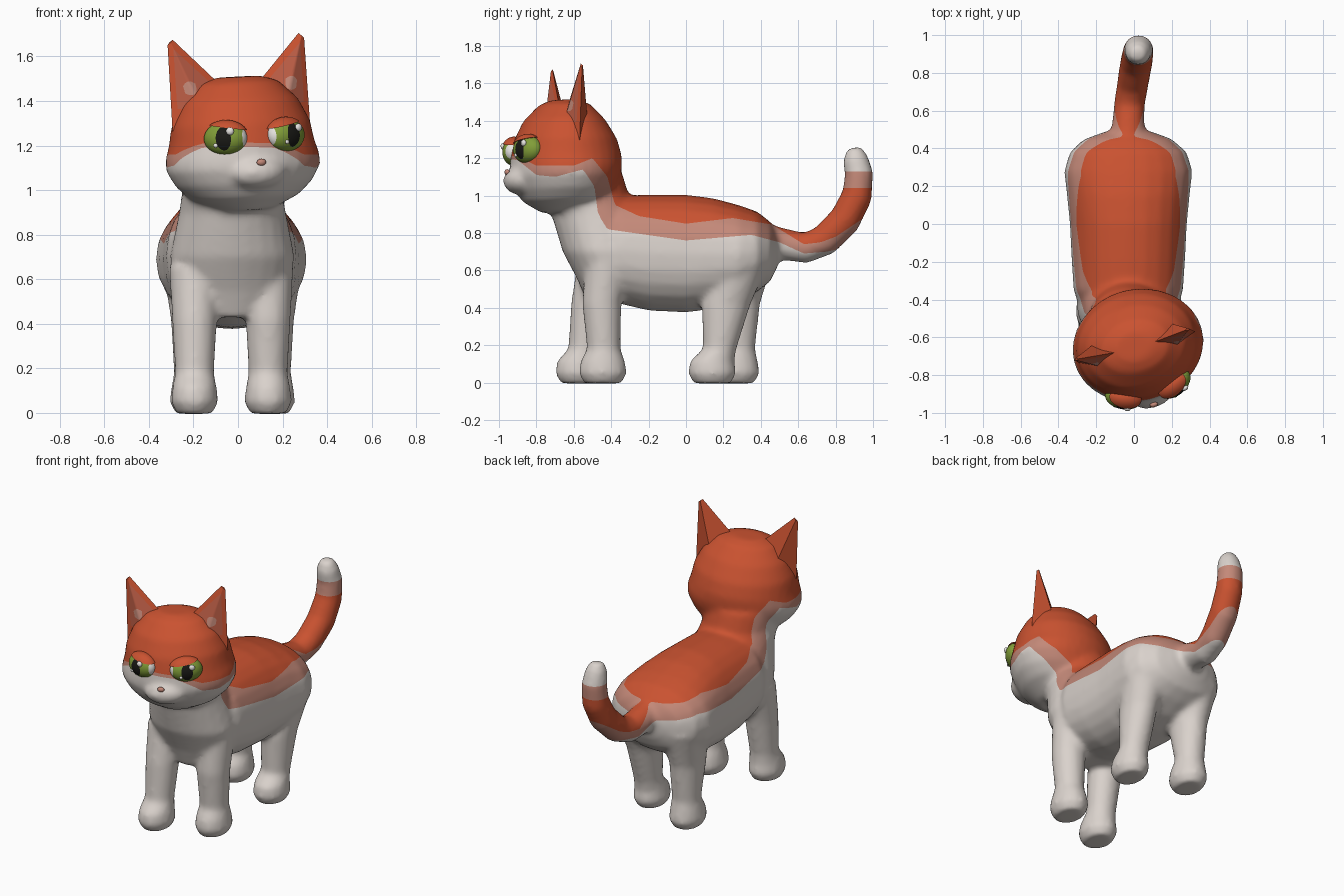
import bpy, bmesh, math
from mathutils import Vector, Matrix

if "Cube" in bpy.data.objects:
    bpy.data.objects.remove(bpy.data.objects["Cube"])


def material(name, rgb):
    m = bpy.data.materials.new(name)
    m.diffuse_color = (*rgb, 1)
    m.use_nodes = True
    m.node_tree.nodes["Principled BSDF"].inputs["Base Color"].default_value = m.diffuse_color
    return m


WHITE = material("cream_white", (0.70, 0.645, 0.605))
PINK = material("pale_pink", (0.55, 0.25, 0.19))
ORANGE = material("orange_fur", (0.59, 0.085, 0.03))
INNER = material("inner_ear_red", (0.50, 0.11, 0.06))
GREEN = material("eye_green", (0.22, 0.34, 0.04))
BLACK = material("pupil_black", (0.01, 0.01, 0.008))
SHINE = material("eye_shine", (0.85, 0.83, 0.80))

# Head frame: turned a little to one side and slightly tilted
HEAD = (Matrix.Translation((0.02, -0.65, 1.18))
        @ Matrix.Rotation(math.radians(15), 4, 'Z')
        @ Matrix.Rotation(math.radians(-3), 4, 'Y'))


def finish(bm, name, mats, angle=60):
    bmesh.ops.recalc_face_normals(bm, faces=bm.faces[:])
    me = bpy.data.meshes.new(name)
    bm.to_mesh(me)
    bm.free()
    for m in mats:
        me.materials.append(m)
    me.shade_smooth()
    me.set_sharp_from_angle(angle=math.radians(angle))
    ob = bpy.data.objects.new(name, me)
    bpy.context.collection.objects.link(ob)
    return ob


def loft(bm, rings, matrix=Matrix(), n=24, power=1.0):
    """Rings are (x, y, z, half width, half depth, tilt in degrees)."""
    loops = []
    for x, y, z, a, b, tilt in rings:
        t = math.radians(tilt)
        v = Vector((0, math.cos(t), math.sin(t)))
        loop = []
        for i in range(n):
            q = 2 * math.pi * i / n
            c, s = math.cos(q), math.sin(q)
            c = math.copysign(abs(c) ** power, c)
            s = math.copysign(abs(s) ** power, s)
            loop.append(bm.verts.new(matrix @ (Vector((x + a * c, y, z)) + v * b * s)))
        loops.append(loop)
    for p, q in zip(loops, loops[1:]):
        for i in range(n):
            j = (i + 1) % n
            bm.faces.new((p[i], p[j], q[j], q[i]))
    bm.faces.new(loops[0][::-1])
    bm.faces.new(loops[-1])


def paint(bm, field, index, test=lambda f: True):
    """Cut the faces along field = 0 and colour the positive side."""
    val = {v: field(v.co) for v in bm.verts}
    new = set()
    for e in list(bm.edges):
        a, b = e.verts
        fa, fb = val[a], val[b]
        if (fa > 0) != (fb > 0):
            _, v = bmesh.utils.edge_split(e, a, min(max(fa / (fa - fb), 0.02), 0.98))
            val[v] = 0.0
            new.add(v)
    for f in list(bm.faces):
        cut = [v for v in f.verts if v in new]
        if len(cut) == 2:
            bmesh.utils.face_split(f, cut[0], cut[1])
    bm.normal_update()
    for f in bm.faces:
        if sum(val[v] for v in f.verts) > 0 and test(f):
            f.material_index = index


def line(points, y):
    for (y0, z0), (y1, z1) in zip(points, points[1:]):
        if y <= y1:
            return z0 + (z1 - z0) * max(0, (y - y0) / (y1 - y0))
    return points[-1][1]


# ---- Skin: torso, neck, head, muzzle, legs and tail fused together ----
bm = bmesh.new()
torso = [(-.50, .70, .24, .20), (-.35, .71, .29, .29), (-.2, .695, .30, .31),
         (0, .69, .31, .315), (.15, .69, .325, .295), (.28, .69, .34, .26),
         (.38, .70, .31, .215), (.45, .70, .23, .16), (.49, .71, .12, .09)]
loft(bm, [(-.03, y, z, a, b, 90) for y, z, a, b in torso], power=0.9)

neck = [(.43, -.44, .15, .09), (.55, -.41, .25, .17), (.70, -.43, .28, .23),
        (.90, -.47, .24, .25), (1.0, -.54, .225, .235), (1.12, -.60, .25, .26)]
loft(bm, [(-.025, y, z, a, b, 0) for z, y, a, b in neck])

skull = [(.33, .10, -.07, .08), (.305, .18, -.13, .14), (.22, .265, -.215, .22),
         (.12, .315, -.265, .28), (.03, .33, -.285, .305), (-.03, .35, -.29, .305),
         (-.08, .35, -.29, .295), (-.15, .31, -.265, .27), (-.21, .245, -.225, .24),
         (-.27, .12, -.13, .15)]
loft(bm, [(0, (f + b) / 2, z, a, (b - f) / 2, 0) for z, a, f, b in skull], HEAD, 32)
bmesh.ops.create_uvsphere(bm, u_segments=24, v_segments=14, radius=1, matrix=HEAD
                          @ Matrix.Translation((0, -.245, -.10)) @ Matrix.Diagonal((.13, .09, .075, 1)))


def leg(x, hip, knee, shin, paw, hip_w, hip_d):
    loft(bm, [(x, hip, .66, hip_w, hip_d, 0), (x, knee, .42, .102, hip_d * .88, 0),
              (x, shin, .18, .088, .09, 0), (x, paw, .115, .10, .12, 0),
              (x, paw, .05, .108, .13, 0), (x, paw, -.004, .08, .10, 0)], n=16)


leg(.135, -.42, -.45, -.44, -.445, .115, .12)     # front legs
leg(-.195, -.46, -.51, -.54, -.57, .115, .12)
leg(.15, .30, .215, .18, .14, .14, .15)           # hind legs
leg(-.20, .32, .265, .28, .265, .14, .15)

tail = [(.40, .76, .10, 90), (.55, .735, .085, 90), (.64, .72, .083, 95), (.74, .76, .085, 125),
        (.85, .87, .087, 140), (.915, 1.0, .083, 158), (.925, 1.12, .077, 185),
        (.905, 1.2, .068, 195), (.895, 1.255, .04, 195)]
loft(bm, [(-.03 + .05 * max(0, y - .6) / .3, y, z, r, r, t) for y, z, r, t in tail], n=16)

raw = finish(bm, "skin_source", [])
rm = raw.modifiers.new("fuse", 'REMESH')
rm.mode, rm.voxel_size = 'VOXEL', 0.016
sm = raw.modifiers.new("soften", 'SMOOTH')
sm.factor, sm.iterations = 0.5, 9
fused = bpy.data.meshes.new_from_object(raw.evaluated_get(bpy.context.evaluated_depsgraph_get()))
bpy.data.objects.remove(raw)

# Coat: orange back over a pink band over white, with a white tail tip
pink_edge = [(-1, 1.2), (-.9, 1.19), (-.8, 1.11), (-.7, 1.10), (-.55, 1.14), (-.49, 1.05), (-.47, .9),
             (-.42, .82), (0, .76), (.35, .79), (.5, .75), (.63, .69), (.75, .70), (.85, .72)]
orange_edge = [(-1, 1.22), (-.9, 1.21), (-.8, 1.16), (-.6, 1.16), (-.5, 1.2), (-.42, 1.1), (-.38, .95),
               (-.25, .89), (0, .85), (.25, .88), (.46, .845), (.63, .74), (.72, .75), (.8, .78), (.95, .88)]


def coat(edge, tip):
    return lambda c: min(c.z - line(edge, c.y), tip - c.z if c.y > .65 else 9)


bm = bmesh.new()
bm.from_mesh(fused)
for f in bm.faces:
    f.material_index = 0
paint(bm, coat(pink_edge, 1.13), 1)
paint(bm, coat(orange_edge, 1.04), 2)
finish(bm, "body_skin", [WHITE, PINK, ORANGE], 80)


# ---- Ears ----
def ear(name, s):
    bm = bmesh.new()
    base = [Vector(p) for p in ((.32, 0, .10), (.20, -.055, .20), (.09, 0, .30), (.21, .075, .21))]
    tip = Vector((.305, .02, .50))
    mid = sum(base, Vector()) / 4
    low = [bm.verts.new((s * p.x, p.y, p.z)) for p in base]
    top = [bm.verts.new((s * q.x, q.y, q.z)) for q in (tip + (p - mid) * .11 for p in base)]
    for i in range(4):
        j = (i + 1) % 4
        bm.faces.new((low[i], low[j], top[j], top[i]))
    bm.faces.new(low[::-1])
    bm.faces.new(top)
    bmesh.ops.subdivide_edges(bm, edges=bm.edges[:], cuts=9, use_grid_fill=True)
    bmesh.ops.recalc_face_normals(bm, faces=bm.faces[:])
    front = lambda f: f.normal.y < -.1
    paint(bm, lambda c: min(.295 - abs(c.x), (.21 + abs(c.x) - c.z) / 1.41 - .025, c.z - .2), 1, front)
    paint(bm, lambda c: .032 - math.hypot(abs(c.x) - .235, c.z - .29), 2, front)
    bm.transform(HEAD)
    finish(bm, name, [ORANGE, INNER, PINK], 50)


# ---- Eyes, lids and nose ----
def ball(name, mat, matrix, seg=16):
    bm = bmesh.new()
    bmesh.ops.create_uvsphere(bm, u_segments=seg, v_segments=seg // 2, radius=1, matrix=matrix)
    return finish(bm, name, [mat])


def eye(side, s):
    frame = HEAD @ Matrix.Translation((s * .14, -.24, .06)) @ Matrix.Rotation(math.radians(s * 25), 4, 'Z')
    size = Matrix.Diagonal((.098, .062, .075, 1))
    bm = bmesh.new()
    bmesh.ops.create_uvsphere(bm, u_segments=40, v_segments=24, radius=1)
    front = lambda f: f.normal.y < 0
    paint(bm, lambda c: -s * c.x - .84, 2)
    paint(bm, lambda c: 1 - (c.x / .36) ** 2 - (c.z / .72) ** 2, 1, front)
    bm.transform(frame @ size)
    finish(bm, side + "_eye", [GREEN, BLACK, SHINE])

    # upper lid, lower toward the nose
    bm = bmesh.new()
    bmesh.ops.create_uvsphere(bm, u_segments=32, v_segments=20, radius=1.1)
    bmesh.ops.bisect_plane(bm, geom=bm.verts[:] + bm.edges[:] + bm.faces[:], plane_co=(0, 0, .66),
                           plane_no=(-s * .22, 0, 1), clear_inner=True)
    bmesh.ops.holes_fill(bm, edges=[e for e in bm.edges if e.is_boundary])
    bm.transform(frame @ size)
    finish(bm, side + "_eyelid", [ORANGE])

    for i, (p, r) in enumerate((((.32, -.88, .42), .018), ((-.38, -.85, -.4), .010))):
        ball(f"{side}_eye_glint_{i + 1}", SHINE, frame @ Matrix.Translation(size @ Vector(p))
             @ Matrix.Diagonal((r, r * .7, r, 1)))


for side, s in (("left", -1), ("right", 1)):
    ear(side + "_ear", s)
    eye(side, s)
ball("nose", PINK, HEAD @ Matrix.Translation((0, -.318, -.055)) @ Matrix.Diagonal((.022, .014, .016, 1)))
